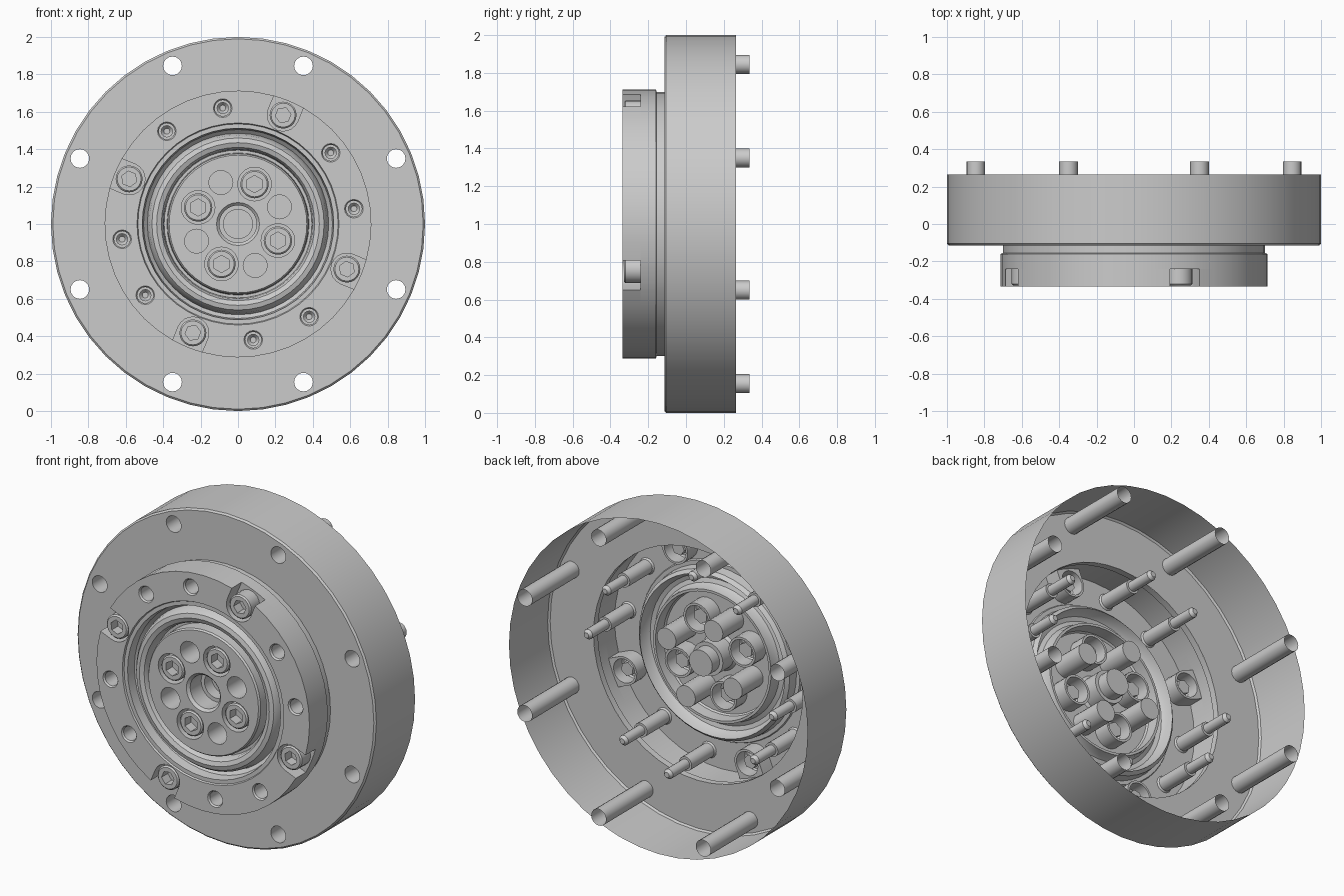
import bpy, bmesh
from math import sin, cos, asin, pi, radians

if "Cube" in bpy.data.objects:
    bpy.data.objects.remove(bpy.data.objects["Cube"])

CZ = 1.0
FRONT, FLOOR = -0.335, -0.24
parts = []

def finish(name, bm):
    me = bpy.data.meshes.new(name)
    bm.to_mesh(me)
    bm.free()
    ob = bpy.data.objects.new(name, me)
    bpy.context.collection.objects.link(ob)
    parts.append(ob)
    return ob

def polar(r, deg):
    return (r * cos(radians(deg)), r * sin(radians(deg)))

def circle(c, r, n, turn=0.0):
    return [(c[0] + r * cos(2 * pi * i / n + turn), c[1] + r * sin(2 * pi * i / n + turn)) for i in range(n)]

def strip(bm, loops, cap=False):
    """Join successive closed loops of 3D points with quads."""
    rows = [[bm.verts.new(p) for p in loop] for loop in loops]
    n = len(rows[0])
    for a, b in zip(rows, rows[1:]):
        for i in range(n):
            j = (i + 1) % n
            bm.faces.new((a[i], a[j], b[j], b[i]))
    if cap:
        bm.faces.new(rows[-1])

def lift(loop, y):
    return [(x, y, CZ + z) for x, z in loop]

def lathe(name, profile, c=(0, 0), n=16, cap=False, turn=0.0):
    bm = bmesh.new()
    strip(bm, [lift(circle(c, r, n, turn), y) for r, y in profile], cap)
    return finish(name, bm)

def plate(name, loops, y):
    """Flat sheet facing the front: first loop is the outline, the rest are holes."""
    bm = bmesh.new()
    for loop in loops:
        vs = [bm.verts.new(p) for p in lift(loop, y)]
        for i in range(len(vs)):
            bm.edges.new((vs[i - 1], vs[i]))
    bmesh.ops.triangle_fill(bm, use_beauty=True, use_dissolve=False, edges=bm.edges[:])
    bm.normal_update()
    for f in bm.faces:
        if f.normal.y > 0:
            f.normal_flip()
    return finish(name, bm)

def socket_screw(name, c, r, hexr, base, top, turn):
    lathe(name + "_head", [(r, base), (r, top + 0.008), (r - 0.008, top)], c, 20)
    plate(name + "_top", [circle(c, r - 0.008, 20), circle(c, hexr, 6, turn)], top)
    lathe(name + "_socket", [(hexr, top), (hexr, top + 0.06)], c, 6, True, turn)

# Drum: open-backed rim, front face and through tubes
N = 48
mounts = [polar(0.915, 22.5 + 45 * k) for k in range(8)]
lathe("drum_wall", [(1, 0.265), (1, -0.105), (0.99, -0.115)], n=N)
plate("drum_face", [circle((0, 0), 0.99, N), circle((0, 0), 0.70, N)]
      + [circle(c, 0.05, 16) for c in mounts], -0.115)
for c in mounts:
    lathe("mount_tube", [(0.05, -0.115), (0.05, 0.335)], c)

# Flange outline with four radial U-shaped notches
R, W, C = 0.713, 0.085, 0.63
d = asin(W / R) * 180 / pi
screw_angles = [67.5 + 90 * k for k in range(4)]
outline, lower, floors = [], [], []
for a in screw_angles:
    ux, uz = polar(1, a)
    slot = [(C - W * sin(pi * i / 10), -W * cos(pi * i / 10)) for i in range(11)]
    slot = [(p * ux - q * uz, p * uz + q * ux) for p, q in slot]
    mouth = [polar(R, a + d * k / 2) for k in range(-2, 3)]
    arc = [polar(R, a + d + (90 - 2 * d) * k / 10) for k in range(1, 10)]
    outline += [mouth[0]] + slot + [mouth[-1]] + arc
    lower += mouth + arc
    floors.append(slot + mouth[::-1])

# Flange: face, notched wall, lower wall, neck
ports = [polar(0.625, 7.5 + 90 * k + s) for k in range(4) for s in (0, 30)]
plate("flange_face", [outline, circle((0, 0), 0.54, N)] + [circle(c, 0.05, 16) for c in ports], FRONT)
bm = bmesh.new()
strip(bm, [lift(outline, FLOOR), lift(outline, FRONT)])
finish("flange_notched_wall", bm)
neck = [(x * 0.70 / R, z * 0.70 / R) for x, z in lower]
bm = bmesh.new()
strip(bm, [lift(neck, -0.115), lift(neck, -0.155), lift(lower, -0.16), lift(lower, FLOOR)])
finish("flange_lower_wall", bm)

# Notch floors and flange screws
for a, outline_floor in zip(screw_angles, floors):
    c = polar(C, a)
    plate("notch_floor", [outline_floor, circle(c, 0.072, 20)], FLOOR)
    socket_screw("flange_screw", c, 0.072, 0.042, FLOOR, -0.328, radians(a))

# Stepped blind ports in the flange
for c in ports:
    lathe("flange_port", [(0.05, FRONT), (0.043, -0.325), (0.043, -0.11), (0.03, -0.11),
                          (0.03, 0.05), (0.016, 0.068)], c, 16, True)

# Seal groove with rounded ring between flange and hub
lathe("seal_groove", [(0.54, FRONT), (0.535, -0.325), (0.512, -0.325), (0.505, -0.27), (0.485, -0.25),
                      (0.475, -0.295), (0.46, -0.315), (0.435, -0.322), (0.41, -0.312), (0.40, -0.295),
                      (0.395, -0.25), (0.38, -0.25), (0.376, -0.32), (0.368, -0.33)], n=N)

# Hub face, alternating screws and blind holes, centre bore
HUB = -0.33
hub_screws = [polar(0.231, a) for a in screw_angles]
hub_holes = [polar(0.24, a + 45) for a in screw_angles]
plate("hub_face", [circle((0, 0), 0.368, N), circle((0, 0), 0.115, 24)]
      + [circle(c, 0.09, 20) for c in hub_screws] + [circle(c, 0.064, 20) for c in hub_holes], HUB)
for c in hub_screws:
    lathe("hub_screw_recess", [(0.09, HUB), (0.09, -0.23), (0.076, -0.23)], c, 20)
    socket_screw("hub_screw", c, 0.076, 0.046, -0.23, -0.325, radians(30))
for c in hub_holes:
    lathe("hub_hole", [(0.064, HUB), (0.064, -0.13)], c, 20, True)
lathe("centre_bore", [(0.115, HUB), (0.10, -0.315), (0.10, -0.21), (0.078, -0.21), (0.078, -0.14)],
      n=24, cap=True)

# Smooth the round walls, keep hard edges
bpy.ops.object.select_all(action='DESELECT')
for ob in parts:
    ob.select_set(True)
bpy.context.view_layer.objects.active = parts[0]
bpy.ops.object.shade_smooth_by_angle(angle=radians(30))
